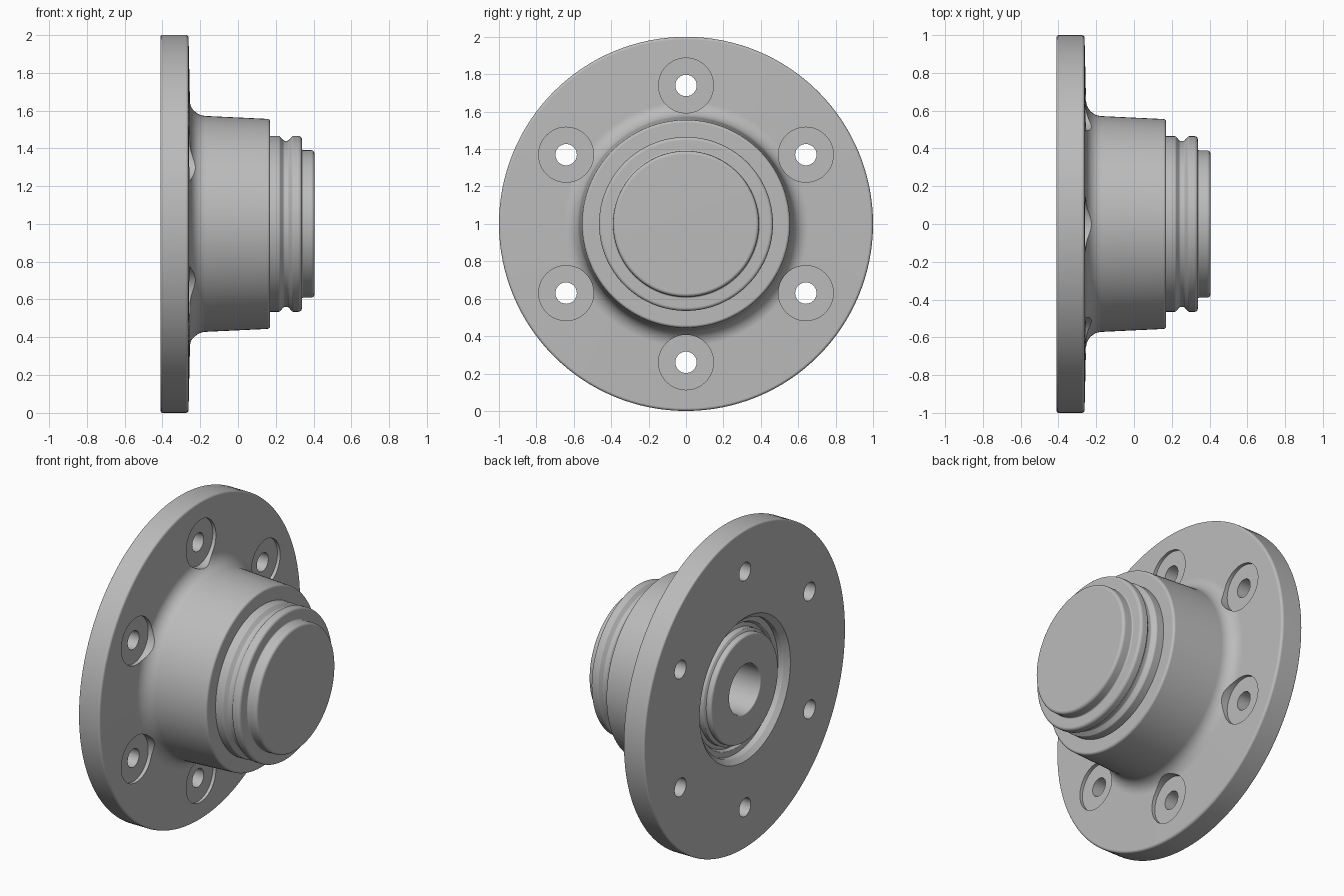
import bpy, bmesh
from math import radians, sin, cos, tan, pi
from mathutils import Vector, Matrix

cube = bpy.data.objects.get("Cube")
if cube:
    bpy.data.objects.remove(cube, do_unlink=True)

AXIS_Z = 1.0
SEGMENTS = 128

steel = bpy.data.materials.new("grey_steel")
steel.use_nodes = True
steel.diffuse_color = (0.5, 0.5, 0.5, 1)
steel.node_tree.nodes["Principled BSDF"].inputs["Base Color"].default_value = (0.5, 0.5, 0.5, 1)


def rounded(corners, steps=5):
    """Turn (x, radius, fillet) corners of a closed loop into points with arcs."""
    pts = []
    n = len(corners)
    for i, (x, r, f) in enumerate(corners):
        p = Vector((x, r))
        if not f:
            pts.append(p)
            continue
        a = (Vector(corners[i - 1][:2]) - p).normalized()
        b = (Vector(corners[(i + 1) % n][:2]) - p).normalized()
        half = a.angle(b) / 2
        centre = p + (a + b).normalized() * (f / sin(half))
        start = p + a * (f / tan(half)) - centre
        end = p + b * (f / tan(half)) - centre
        sweep = start.angle(end)
        for k in range(steps + 1):
            t = k / steps
            pts.append(centre + (start * sin((1 - t) * sweep) + end * sin(t * sweep)) / sin(sweep))
    return pts


def lathe(name, corners, steps=5):
    """Revolve a closed profile about the x axis."""
    bm = bmesh.new()
    verts = [bm.verts.new((p.x, 0, p.y)) for p in rounded(corners, steps)]
    edges = [bm.edges.new((v, verts[(i + 1) % len(verts)])) for i, v in enumerate(verts)
             if v.co.z > 1e-6 or verts[(i + 1) % len(verts)].co.z > 1e-6]
    bmesh.ops.spin(bm, geom=verts + edges, cent=(0, 0, 0), axis=(1, 0, 0),
                   angle=2 * pi, steps=SEGMENTS)
    bmesh.ops.remove_doubles(bm, verts=bm.verts, dist=1e-5)
    bmesh.ops.recalc_face_normals(bm, faces=bm.faces)
    mesh = bpy.data.meshes.new(name)
    bm.to_mesh(mesh)
    bm.free()
    mesh.materials.append(steel)
    obj = bpy.data.objects.new(name, mesh)
    obj.location.z = AXIS_Z
    bpy.context.collection.objects.link(obj)
    return obj


def activate(obj):
    bpy.ops.object.select_all(action='DESELECT')
    obj.select_set(True)
    bpy.context.view_layer.objects.active = obj


def bolt_cutters(name, radius, x0, x1):
    """Six cylinders along x on the bolt circle."""
    bm = bmesh.new()
    for i in range(6):
        a = radians(30 + 60 * i)
        place = Matrix.Translation(((x0 + x1) / 2, 0.74 * cos(a), 0.74 * sin(a)))
        bmesh.ops.create_cone(bm, cap_ends=True, segments=48, radius1=radius, radius2=radius,
                              depth=x1 - x0, matrix=place @ Matrix.Rotation(pi / 2, 4, 'Y'))
    mesh = bpy.data.meshes.new(name)
    bm.to_mesh(mesh)
    bm.free()
    mesh.materials.append(steel)
    obj = bpy.data.objects.new(name, mesh)
    obj.location.z = AXIS_Z
    obj.hide_render = True
    bpy.context.collection.objects.link(obj)
    return obj


# Flange with tapered hub barrel and open back recess
flange_hub = lathe("flange_hub", [
    (-0.41, 0.45, 0), (-0.41, 1.0, 0.012), (-0.262, 1.0, 0.015),
    (-0.252, 0.575, 0.085), (0.17, 0.555, 0.015), (0.17, 0.42, 0),
    (-0.38, 0.42, 0.01)], steps=8)

# Bolt holes and their shallow spot faces
for cutter in (bolt_cutters("spot_face_cutter", 0.147, -0.278, 0.0),
               bolt_cutters("bolt_hole_cutter", 0.057, -0.6, 0.0)):
    cut = flange_hub.modifiers.new("cut", 'BOOLEAN')
    cut.operation = 'DIFFERENCE'
    cut.solver = 'EXACT'
    cut.object = cutter
    activate(flange_hub)
    bpy.ops.object.modifier_apply(modifier=cut.name)
    bpy.data.objects.remove(cutter, do_unlink=True)

# Grooved end cap
end_cap = lathe("end_cap", [
    (0.33, 0, 0), (0.405, 0, 0), (0.405, 0.39, 0.018), (0.338, 0.39, 0.008),
    (0.338, 0.465, 0.018), (0.288, 0.465, 0.012), (0.266, 0.44, 0.012),
    (0.242, 0.44, 0.012), (0.22, 0.465, 0.012), (0.1, 0.465, 0), (0.1, 0.2, 0),
    (0.33, 0.2, 0)])

# Bearing inner ring with shaft bore
inner_ring = lathe("inner_ring", [
    (-0.41, 0.153, 0.008), (-0.41, 0.335, 0.015), (-0.375, 0.335, 0),
    (-0.365, 0.352, 0.005), (-0.29, 0.352, 0), (0.335, 0.3, 0), (0.335, 0.153, 0)])

# Seal at the bottom of the recess
bearing_seal = lathe("bearing_seal", [
    (-0.335, 0.34, 0), (-0.325, 0.375, 0), (-0.345, 0.385, 0.004),
    (-0.345, 0.43, 0), (-0.28, 0.43, 0), (-0.28, 0.34, 0)])

# Smooth turned surfaces with crisp edges
for part in (flange_hub, end_cap, inner_ring, bearing_seal):
    activate(part)
    bpy.ops.object.shade_smooth_by_angle(angle=radians(30))
    weighted = part.modifiers.new("weighted_normals", 'WEIGHTED_NORMAL')
    weighted.keep_sharp = True
